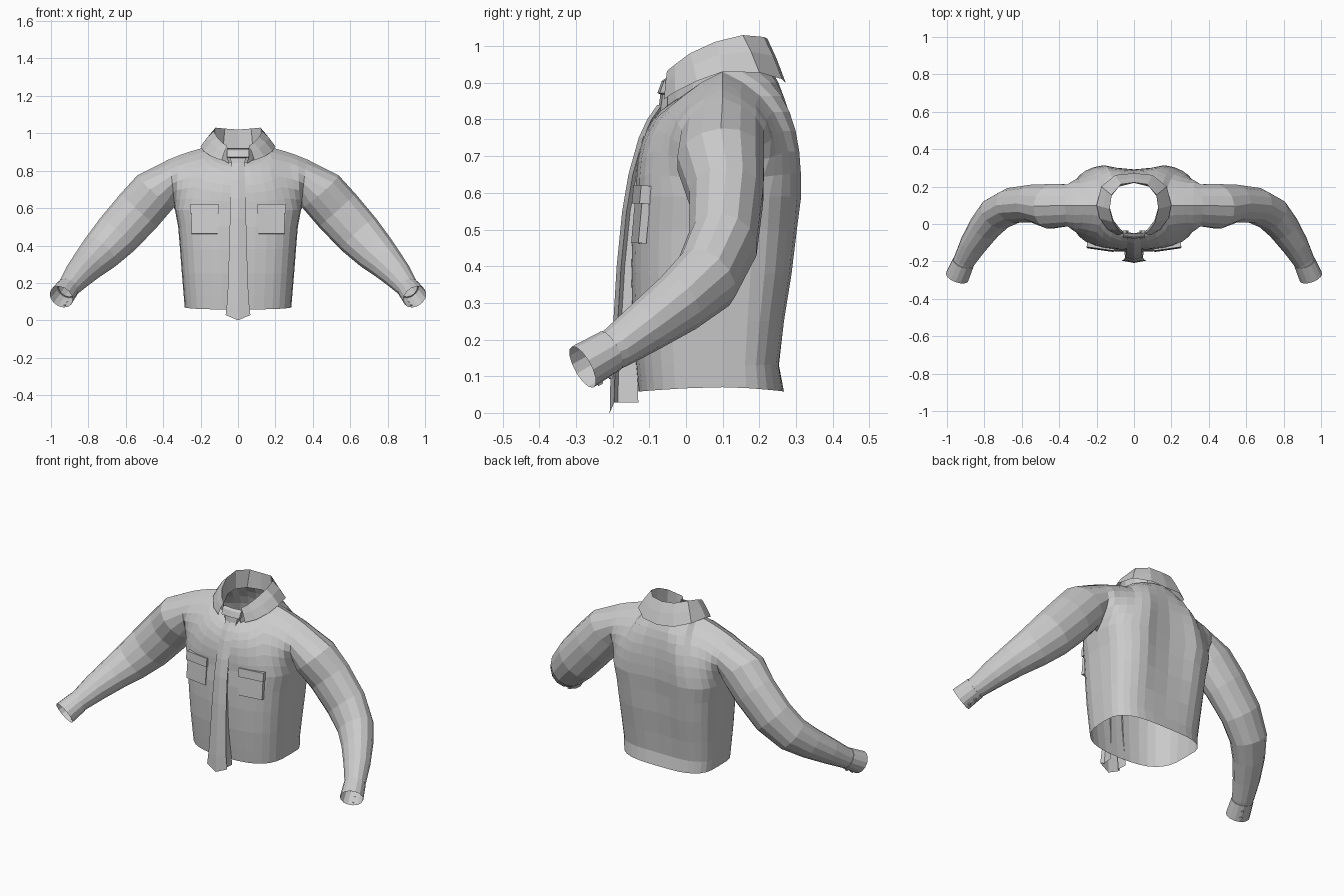
import bpy, bmesh, math
from mathutils import Vector, Matrix

if "Cube" in bpy.data.objects:
    bpy.data.objects.remove(bpy.data.objects["Cube"])

HALF_PI = math.pi / 2
COLS, ROWS = 8, 7        # columns per panel, rows from armpit to shoulder
YC = 0.10                # depth of the side seam


def finish(name, bm, mirror=True):
    bmesh.ops.remove_doubles(bm, verts=bm.verts, dist=0.0005)
    bmesh.ops.recalc_face_normals(bm, faces=bm.faces)
    me = bpy.data.meshes.new(name)
    bm.to_mesh(me)
    bm.free()
    ob = bpy.data.objects.new(name, me)
    bpy.context.collection.objects.link(ob)
    if mirror:
        m = ob.modifiers.new("mirror", "MIRROR")
        m.use_clip = True
        m.merge_threshold = 0.001
    return ob


def loft(bm, rows, closed=False):
    vs = [[bm.verts.new(p) for p in r] for r in rows]
    for a, b in zip(vs, vs[1:]):
        n = len(a)
        for i in range(n if closed else n - 1):
            j = (i + 1) % n
            bm.faces.new((a[i], a[j], b[j], b[i]))
    return vs


def ring(c, t, ra, rb, n=2 * ROWS):
    # starts underneath and runs round the front, matching the armhole
    t = t.normalized()
    b = Vector((0, 1, 0))
    b = (b - t * b.dot(t)).normalized()
    a = t.cross(b)
    return [c - a * ra * math.cos(k * 2 * math.pi / n) - b * rb * math.sin(k * 2 * math.pi / n)
            for k in range(n)]


# Torso panels: z, half width, front depth, back depth
levels = [(0.07, .285, -.13, .272), (0.13, .29, -.137, .262), (0.25, .30, -.147, .28),
          (0.38, .31, -.15, .303), (0.50, .32, -.147, .318), (0.59, .337, -.138, .327)]


def body_point(level, i, back):
    z, a, yf, yb = level
    s = HALF_PI * i / COLS
    x = a * max(0, math.sin(s)) ** .75
    depth = (yb if back else yf) - YC
    y = YC + depth * max(0, math.cos(s)) ** .6
    if back:
        y -= .035 * max(0, 1 - (x / .17) ** 2) * min(1, z / .5)
    if z < .1:
        z += -.012 * math.cos(s)
    return Vector((x, y, z))


def top_point(i, back):
    k = COLS // 2
    if i <= k:                                   # neckline
        s = HALF_PI * i / k
        c = max(0, math.cos(s))
        return Vector((.15 * math.sin(s), YC + c * (.135 if back else -.15),
                       .93 if back else .93 - .09 * c))
    f = (i - k) / (COLS - k)                     # shoulder seam
    return Vector((.15 + .22 * f, YC, .93 - .045 * f - .025 * f * f))


def upper_point(t, i, back):
    p, q = body_point(levels[-1], i, back), top_point(i, back)
    w = .5 * t + .5 * math.sin(t * HALF_PI)
    d = (1 - math.cos(t * HALF_PI)) ** 1.35
    u = i / COLS
    bulge = .115 * math.sin(math.pi * t) * u ** 5 * (1 if back else -1)
    return Vector((p.x + (q.x - p.x) * t, p.y + (q.y - p.y) * d + bulge, p.z + (q.z - p.z) * w))


bm = bmesh.new()
for back in (False, True):
    rows = [[body_point(l, i, back) for i in range(COLS + 1)] for l in levels]
    rows += [[upper_point(j / ROWS, i, back) for i in range(COLS + 1)] for j in range(1, ROWS + 1)]
    loft(bm, rows)

# Sleeve grown from the armhole: centre, in-plane radius, depth radius
path = [(.44, .095, .69, .130, .122), (.53, .110, .588, .132, .103), (.645, .100, .46, .126, .096),
        (.735, .055, .365, .110, .092), (.80, -.02, .30, .092, .082), (.86, -.11, .235, .076, .070),
        (.905, -.19, .178, .060, .058), (.918, -.215, .164, .056, .054)]
armhole = [upper_point(j / ROWS, COLS, False) for j in range(ROWS + 1)]
armhole += [upper_point(j / ROWS, COLS, True) for j in range(ROWS - 1, 0, -1)]
cs = [Vector(p[:3]) for p in path]
rings = [armhole]
for k, p in enumerate(path):
    t = cs[min(k + 1, len(cs) - 1)] - cs[max(k - 1, 0)]
    rings.append(ring(cs[k], t, p[3], p[4]))
loft(bm, rings, closed=True)
finish("jacket_body_and_sleeves", bm)

# Cuffs with two small buttons
bm = bmesh.new()
c0, c1 = Vector((.912, -.205, .17)), Vector((.945, -.282, .125))
axis = c1 - c0
loft(bm, [ring(c0, axis, .052, .05), ring(c0, axis, .062, .058), ring(c1, axis, .067, .062)], True)
finish("cuff", bm)
bm = bmesh.new()
lower = ring(Vector(), axis, .066, .061)[12]
for f in (.35, .75):
    m = Matrix.Translation(c0 + axis * f + lower) @ lower.to_track_quat('Z', 'Y').to_matrix().to_4x4()
    bmesh.ops.create_cone(bm, cap_ends=True, segments=8, radius1=.008, radius2=.008, depth=.008, matrix=m)
finish("cuff_button", bm)

# Folded collar: inner stand, fold line, outer lower edge (back centre to front tip)
stand = [(0, .22, .92), (.08, .2, .92), (.12, .15, .92), (.13, .09, .91),
         (.11, .02, .88), (.075, -.025, .85), (.05, -.05, .83)]
fold = [(0, .222, 1.02), (.07, .212, 1.025), (.12, .155, 1.03), (.13, .08, 1.012),
        (.112, .01, .98), (.085, -.03, .95), (.058, -.052, .932)]
edge = [(0, .272, .90), (.10, .262, .91), (.175, .20, .928), (.20, .10, .93),
        (.185, .03, .905), (.14, -.03, .875), (.088, -.06, .855)]
middle = [(Vector(f) + Vector(e)) / 2 + Vector((0, 0, .006)) for f, e in zip(fold, edge)]
bm = bmesh.new()
loft(bm, [stand, fold, middle, edge])
finish("collar", bm)

# Buttoned collar stand tab below the throat: z, half width, front depth
bm = bmesh.new()
loft(bm, [[(0, y, z), (hw, y + .006, z), (hw, -.035, z)] for z, hw, y in
          [(.915, .058, -.052), (.905, .06, -.066), (.872, .058, -.078),
           (.868, .042, -.07), (.82, .03, -.076)]])
finish("collar_tab", bm)

# Front placket: z, half width, front depth, back depth
strip = [(0, .066, -.208, -.135), (.10, .058, -.206, -.137), (.2, .053, -.201, -.142),
         (.4, .047, -.189, -.146), (.55, .043, -.174, -.140), (.65, .041, -.157, -.125),
         (.75, .037, -.129, -.095), (.80, .035, -.106, -.07), (.84, .034, -.078, -.045)]
bm = bmesh.new()
rows = []
for z, hw, yf, yb in strip:
    lift = .028 if z == 0 else 0
    rows.append([(0, yf, z), (hw, yf + .012, z + lift), (hw * .72, yf + .022, z + lift),
                 (hw * .8, yb + .005, z + lift)])
loft(bm, rows)
finish("front_placket", bm)

# Chest pockets with flaps
bm = bmesh.new()
frame = (Matrix.Translation((.178, -.126, .54)) @ Matrix.Rotation(.14, 4, 'Z')
         @ Matrix.Rotation(-.09, 4, 'X'))
for size, at in [((.14, .022, .135), (0, .004, -.01)), ((.15, .032, .05), (0, .002, .055))]:
    bmesh.ops.create_cube(bm, size=1, matrix=frame @ Matrix.Translation(at)
                          @ Matrix.Diagonal((*size, 1)))
finish("chest_pocket", bm)
